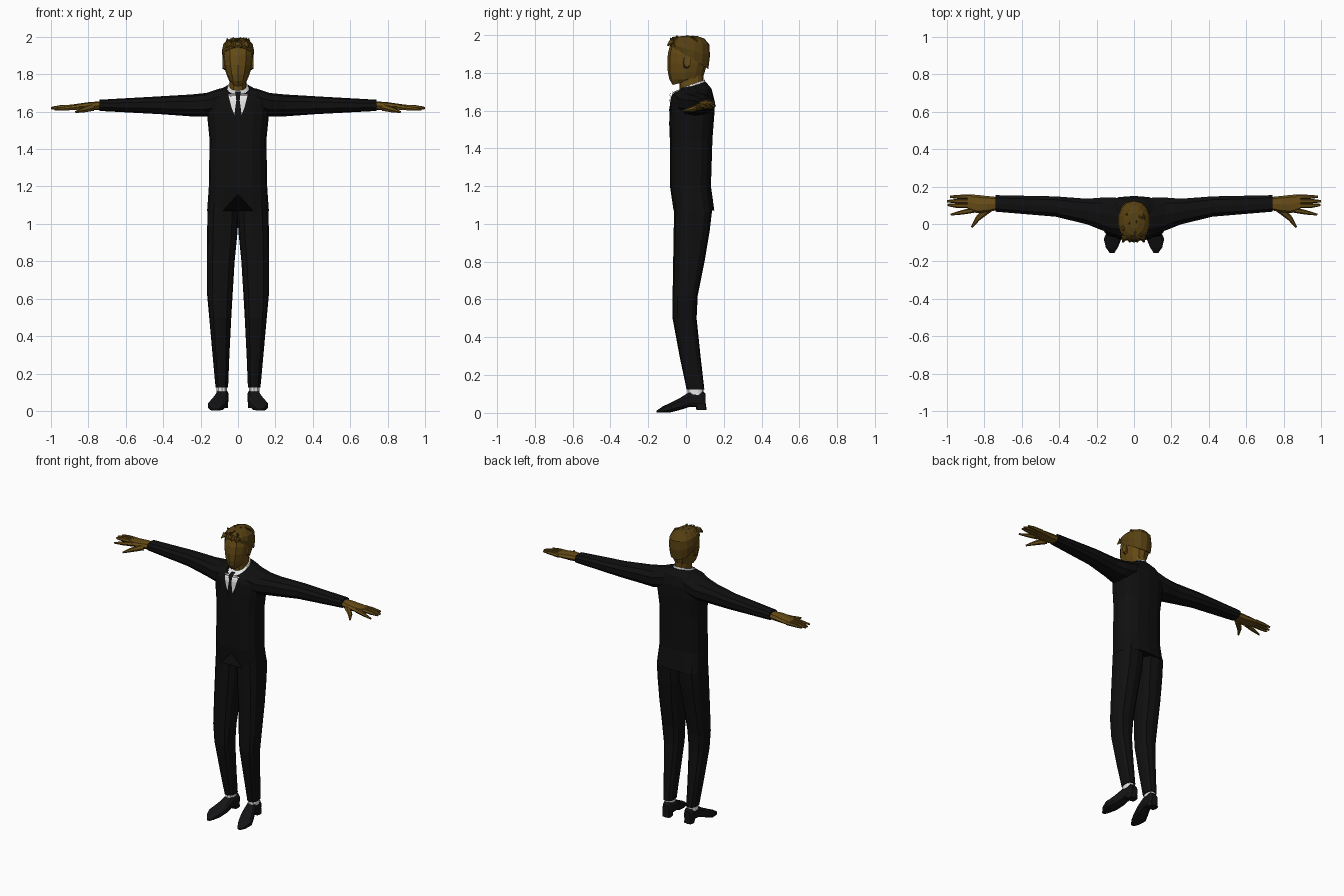
import bpy, bmesh, math, random
from mathutils import Vector
from mathutils.bvhtree import BVHTree

random.seed(4)


def material(name, r, g, b):
    m = bpy.data.materials.new(name)
    m.diffuse_color = (r, g, b, 1)
    return m


SUIT = material("black suit", 0.005, 0.005, 0.0055)
SHOE = material("black leather", 0.007, 0.007, 0.008)
SKIN = material("brown skin", 0.135, 0.072, 0.008)
HAIR = material("dark brown hair", 0.095, 0.052, 0.006)
WHITE = material("white shirt", 0.8, 0.8, 0.8)


def finish(bm, name, mat, mirror=False):
    bmesh.ops.recalc_face_normals(bm, faces=bm.faces)
    me = bpy.data.meshes.new(name)
    bm.to_mesh(me)
    bm.free()
    me.materials.append(mat)
    ob = bpy.data.objects.new(name, me)
    bpy.context.collection.objects.link(ob)
    if mirror:
        ob.modifiers.new("mirror", 'MIRROR').use_mirror_merge = False
    return ob


def power(v, p):
    return math.copysign(abs(v) ** (2 / p), v)


def loft(name, axis, rings, mat, n=12, p=2.4, mirror=False):
    """Skin rings (t, a0, a1, b0, b1[, t at b1]) stacked along an axis."""
    k = "xyz".index(axis)
    ia, ib = [i for i in range(3) if i != k]
    bm = bmesh.new()
    loops = []
    for t, a0, a1, b0, b1, *t1 in rings:
        loop = []
        for i in range(n):
            ang = 2 * math.pi * i / n - math.pi / 2
            u, v = power(math.cos(ang), p), power(math.sin(ang), p)
            co = [0, 0, 0]
            co[ia] = (a0 + a1) / 2 + (a1 - a0) / 2 * u
            co[ib] = (b0 + b1) / 2 + (b1 - b0) / 2 * v
            co[k] = t + ((t1[0] - t) * (v + 1) / 2 if t1 else 0)
            loop.append(bm.verts.new(co))
        loops.append(loop)
    for lo, hi in zip(loops, loops[1:]):
        for i in range(n):
            j = (i + 1) % n
            bm.faces.new((lo[i], lo[j], hi[j], hi[i]))
    bm.faces.new(loops[0])
    bm.faces.new(loops[-1])
    return finish(bm, name, mat, mirror)


def taper(name, points, mat, sides=6, mirror=False):
    """Tapered tube through (x, y, z, radius) points."""
    bm = bmesh.new()
    ps = [Vector(q[:3]) for q in points]
    rot = (ps[-1] - ps[0]).to_track_quat('Z', 'Y')
    loops = [[bm.verts.new(c + rot @ Vector((q[3] * math.cos(a), q[3] * math.sin(a), 0)))
              for a in (2 * math.pi * i / sides for i in range(sides))]
             for c, q in zip(ps, points)]
    for lo, hi in zip(loops, loops[1:]):
        for i in range(sides):
            j = (i + 1) % sides
            bm.faces.new((lo[i], lo[j], hi[j], hi[i]))
    bm.faces.new(loops[0])
    bm.faces.new(loops[-1])
    return finish(bm, name, mat, mirror)


def plate(name, rows, body, offset, mat, mirror=False, cols=5, steps=4):
    """Thin sheet of rows (z, x0, x1) laid on the front of a body."""
    tree = BVHTree.FromPolygons([v.co for v in body.data.vertices],
                                [f.vertices[:] for f in body.data.polygons])
    fine = [[a + (b - a) * s / steps for a, b in zip(r, q)]
            for r, q in zip(rows, rows[1:]) for s in range(steps)] + [rows[-1]]
    bm = bmesh.new()
    grid = []
    for z, x0, x1 in fine:
        line = []
        for c in range(cols):
            x = x0 + (x1 - x0) * c / (cols - 1)
            hit = tree.ray_cast(Vector((x, -1, z)), Vector((0, 1, 0)))[0]
            line.append(bm.verts.new((x, (hit.y if hit else -0.06) - offset, z)))
        grid.append(line)
    for lo, hi in zip(grid, grid[1:]):
        for c in range(cols - 1):
            bm.faces.new((lo[c], hi[c], hi[c + 1], lo[c + 1]))
    return finish(bm, name, mat, mirror)


# Jacket body, with the front hem cut away at the centre
jacket = loft("jacket", 'z', [
    (1.07, -.165, .165, -.072, .15),
    (1.20, -.156, .156, -.085, .132),
    (1.45, -.152, .152, -.085, .14),
    (1.58, -.165, .165, -.084, .15),
    (1.655, -.163, .163, -.08, .15),
    (1.685, -.125, .125, -.072, .135, 1.715),
    (1.70, -.064, .064, -.055, .105, 1.752)], SUIT, n=16, p=2.7)
for v in jacket.data.vertices:
    if v.co.z < 1.1 and abs(v.co.x) < .01 and v.co.y < 0:
        v.co.z = 1.16

# Sleeves
loft("sleeve", 'x', [
    (.06, -.06, .14, 1.60, 1.73),
    (.10, -.06, .145, 1.585, 1.723),
    (.17, -.038, .145, 1.573, 1.70),
    (.25, -.005, .138, 1.575, 1.692),
    (.42, .037, .15, 1.587, 1.682),
    (.74, .064, .156, 1.604, 1.664)], SUIT, n=10, mirror=True)

# Shirt, tie and lapels
loft("shirt_collar", 'z', [
    (1.67, -.062, .062, -.068, .10),
    (1.695, -.062, .062, -.072, .104, 1.74),
    (1.715, -.054, .054, -.03, .10, 1.764)], WHITE, n=14, p=2.1)
plate("shirt_front", [(1.692, -.052, .052), (1.62, -.034, .034), (1.56, -.01, .01)],
      jacket, .003, WHITE)
plate("tie", [(1.692, -.012, .012), (1.66, -.009, .009), (1.58, -.02, .02),
              (1.55, -.014, .014)], jacket, .007, SUIT)
plate("tie_knot", [(1.708, -.016, .016), (1.68, -.01, .01)], jacket, .016, SUIT)
plate("lapel", [(1.685, .052, .10), (1.64, .043, .10), (1.60, .029, .085),
                (1.40, -.004, .004)], jacket, .006, SUIT, mirror=True)

# Trousers
loft("trouser_leg", 'z', [
    (1.20, -.002, .14, -.06, .11),
    (1.07, -.002, .163, -.064, .138),
    (.96, .002, .165, -.065, .125),
    (.80, .018, .166, -.068, .098),
    (.62, .029, .165, -.071, .062),
    (.50, .036, .154, -.071, .056),
    (.30, .046, .136, -.034, .077),
    (.125, .053, .12, .003, .097)], SUIT, n=12, p=2.7, mirror=True)

# Socks and shoes
loft("sock", 'z', [(.09, .058, .115, .008, .092), (.135, .058, .115, .008, .092)],
     WHITE, n=10, mirror=True)
loft("shoe", 'y', [
    (.104, .058, .106, .035, .10),
    (.088, .05, .114, .03, .118),
    (.02, .05, .12, .032, .112),
    (-.03, .053, .142, .016, .08),
    (-.08, .066, .163, .003, .055),
    (-.125, .085, .152, .001, .033),
    (-.155, .105, .13, .001, .012)], SHOE, n=10, p=3, mirror=True)
loft("shoe_heel", 'z', [(.016, .054, .112, .055, .108), (.05, .054, .112, .05, .106)],
     SHOE, n=8, p=4, mirror=True)

# Neck and head
loft("neck", 'z', [(1.66, -.045, .045, -.03, .085), (1.82, -.045, .045, -.04, .095)], SKIN)
loft("head", 'z', [
    (1.735, -.03, .03, -.07, .06, 1.77),
    (1.765, -.047, .047, -.088, .085),
    (1.80, -.062, .062, -.096, .098),
    (1.85, -.076, .076, -.099, .112),
    (1.90, -.082, .082, -.096, .12),
    (1.95, -.077, .077, -.084, .115),
    (1.985, -.052, .052, -.05, .085)], SKIN, n=12, p=2.2)
loft("ear", 'x', [(.066, -.018, .022, 1.82, 1.885), (.084, -.012, .025, 1.83, 1.89)],
     SKIN, n=8, mirror=True)

# Hair cap, low at the nape, with swept tufts on top
loft("hair", 'z', [
    (1.945, -.082, .082, -.088, .118, 1.82),
    (1.955, -.087, .087, -.092, .127, 1.89),
    (1.97, -.08, .08, -.084, .123, 1.95),
    (1.985, -.058, .058, -.06, .098, 1.98),
    (1.994, -.028, .028, -.025, .06)], HAIR, n=14, p=2.2)
for i in range(18):
    x = random.uniform(-.06, .06)
    y = random.uniform(-.075, .08)
    z = 1.985 - 2.6 * (x * x + (y - .02) ** 2)
    taper("hair_tuft", [(x, y, z - .01, .017),
                        (x * 1.1, y - .022, min(z + .016, 1.997), .003)], HAIR, 4)
for x in (-.05, -.02, .015, .045):
    taper("fringe_tuft", [(x, -.07, 1.965, .02), (x * 1.2, -.098, 1.945, .004)], HAIR, 4)

# Hands
loft("palm", 'x', [
    (.73, .076, .144, 1.61, 1.655),
    (.79, .06, .15, 1.607, 1.652),
    (.84, .058, .156, 1.61, 1.645),
    (.89, .075, .158, 1.612, 1.638)], SKIN, n=8, mirror=True)
fingers = {
    "middle_finger": [(.87, .098, 1.626, .014), (.95, .098, 1.623, .012), (.998, .102, 1.618, .006)],
    "ring_finger": [(.87, .122, 1.626, .014), (.95, .122, 1.625, .012), (1.0, .122, 1.62, .006)],
    "little_finger": [(.87, .145, 1.625, .013), (.94, .145, 1.626, .011), (.985, .146, 1.624, .006)],
    "index_finger": [(.85, .076, 1.624, .015), (.92, .062, 1.617, .012), (.98, .05, 1.61, .005)],
    "thumb": [(.78, .078, 1.622, .02), (.835, .03, 1.607, .014), (.868, -.018, 1.598, .005)],
}
for name, pts in fingers.items():
    taper(name, pts, SKIN, mirror=True)
